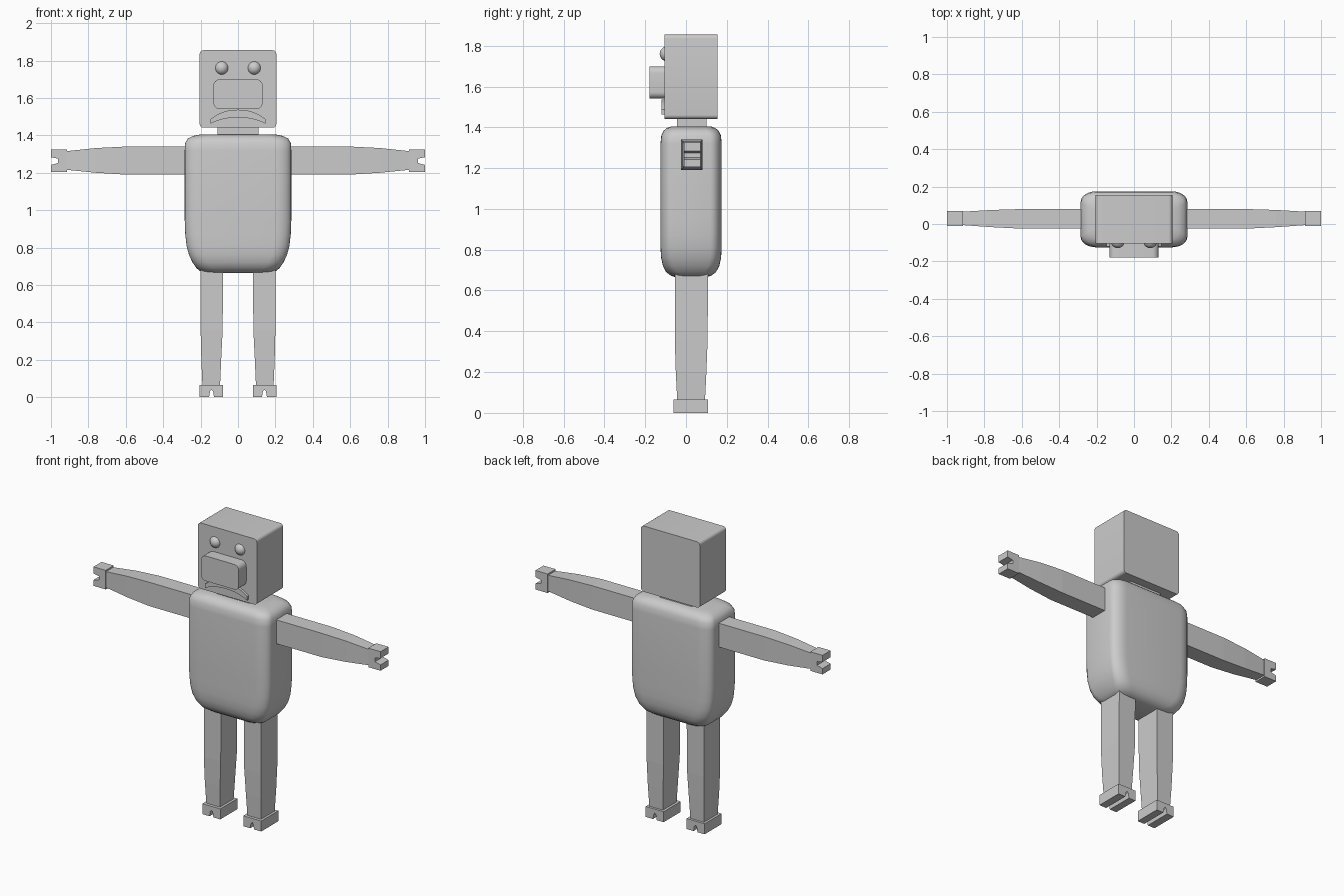
import bpy, bmesh, math

if "Cube" in bpy.data.objects:
    bpy.data.objects.remove(bpy.data.objects["Cube"])

grey = bpy.data.materials.new("plain grey")
grey.diffuse_color = (0.6, 0.6, 0.6, 1)
grey.use_nodes = True
grey.node_tree.nodes["Principled BSDF"].inputs["Base Color"].default_value = grey.diffuse_color


def make(name, bm, smooth=None, mirror=False):
    bmesh.ops.recalc_face_normals(bm, faces=bm.faces)
    me = bpy.data.meshes.new(name)
    bm.to_mesh(me)
    bm.free()
    me.materials.append(grey)
    ob = bpy.data.objects.new(name, me)
    bpy.context.collection.objects.link(ob)
    if mirror:
        ob.modifiers.new("mirror", "MIRROR").use_clip = False
    if smooth:
        bpy.ops.object.select_all(action="DESELECT")
        ob.select_set(True)
        bpy.context.view_layer.objects.active = ob
        bpy.ops.object.shade_smooth_by_angle(angle=math.radians(smooth))
    return ob


def loft(name, rings, **kw):
    """Skin equal-length rings of 3D points and cap both ends."""
    bm = bmesh.new()
    vs = [[bm.verts.new(p) for p in r] for r in rings]
    n = len(vs[0])
    for a, b in zip(vs, vs[1:]):
        for i in range(n):
            j = (i + 1) % n
            bm.faces.new((a[i], a[j], b[j], b[i]))
    bm.faces.new(vs[0])
    bm.faces.new(vs[-1])
    return make(name, bm, **kw)


def prism(name, outline, y0, y1, **kw):
    """Extrude an x-z outline along y."""
    return loft(name, [[(x, y, z) for x, z in outline] for y in (y0, y1)], **kw)


def rounded(hw, hh, rx, ry, steps=6):
    """Rectangle outline with elliptical corners."""
    pts = []
    for q, (sx, sy) in enumerate([(1, 1), (-1, 1), (-1, -1), (1, -1)]):
        for k in range(steps + 1):
            t = math.pi / 2 * (q + k / steps)
            pts.append((sx * (hw - rx) + rx * math.cos(t),
                        sy * (hh - ry) + ry * math.sin(t)))
    return pts


def rect(a0, a1, b0, b1):
    return [(a0, b0), (a1, b0), (a1, b1), (a0, b1)]


def shifted(pts, dz):
    return [(x, z + dz) for x, z in pts]


# Torso: rounded sections, narrowing more gradually at the bottom
sections = [(0.665, 0.175, 0.075), (0.672, 0.20, 0.098), (0.69, 0.222, 0.122),
            (0.72, 0.243, 0.138), (0.76, 0.262, 0.147), (0.81, 0.275, 0.150),
            (0.87, 0.282, 0.150), (0.95, 0.285, 0.150), (1.32, 0.285, 0.150),
            (1.36, 0.282, 0.146), (1.383, 0.268, 0.135), (1.397, 0.24, 0.118),
            (1.405, 0.20, 0.095)]
loft("torso", [[(x, y + 0.025, z) for x, y in rounded(w, d, 0.085, 0.055)]
               for z, w, d in sections], smooth=50)

# Neck and head
prism("neck", rect(-0.11, 0.11, 1.38, 1.45), -0.045, 0.10)
prism("head", shifted(rounded(0.205, 0.207, 0.02, 0.02), 1.648),
      -0.105, 0.155, smooth=30)

# Snout
prism("snout", shifted(rounded(0.131, 0.079, 0.032, 0.032), 1.62),
      -0.18, -0.10, smooth=30)

# Downturned mouth: crescent between two arcs
N = 14
ts = [-1 + 2 * i / N for i in range(N + 1)]
upper = [(0.147 * t, 1.537 - 0.05 * abs(t) ** 2.3) for t in ts]
lower = [(0.147 * t, 1.495 - 0.033 * abs(t) ** 2.3) for t in reversed(ts)]
prism("mouth", upper + lower, -0.12, -0.10, smooth=30)

# Eyes
bm = bmesh.new()
bmesh.ops.create_uvsphere(bm, u_segments=24, v_segments=14, radius=0.037)
bmesh.ops.translate(bm, verts=bm.verts, vec=(0.087, -0.092, 1.76))
make("eyes", bm, smooth=60, mirror=True)

# Arms: square section tapering towards the wrist
arm = [(0.24, -0.025, 0.08, 1.19, 1.34), (0.60, -0.025, 0.08, 1.19, 1.34),
       (0.76, -0.017, 0.075, 1.20, 1.332), (0.93, -0.005, 0.065, 1.217, 1.314)]
loft("arms", [[(x, y, z) for y, z in rect(y0, y1, z0, z1)]
              for x, y0, y1, z0, z1 in arm], mirror=True)

# Hands: blocks with a notch in the end
prism("hands", [(0.915, 1.205), (1.0, 1.205), (1.0, 1.242), (0.962, 1.252),
                (0.962, 1.275), (1.0, 1.283), (1.0, 1.325), (0.915, 1.325)],
      -0.01, 0.07, mirror=True)

# Legs: square section tapering towards the ankle
leg = [(0.72, 0.08, 0.20, -0.055, 0.108), (0.36, 0.082, 0.20, -0.055, 0.106),
       (0.20, 0.09, 0.196, -0.05, 0.10), (0.06, 0.096, 0.19, -0.043, 0.093)]
loft("legs", [[(x, y, z) for x, y in rect(x0, x1, y0, y1)]
              for z, x0, x1, y0, y1 in leg], mirror=True)

# Feet: blocks with a notch underneath
prism("feet", [(0.08, 0), (0.128, 0), (0.133, 0.03), (0.142, 0.04),
               (0.150, 0.03), (0.155, 0), (0.205, 0), (0.205, 0.066),
               (0.08, 0.066)], -0.062, 0.108, mirror=True)
